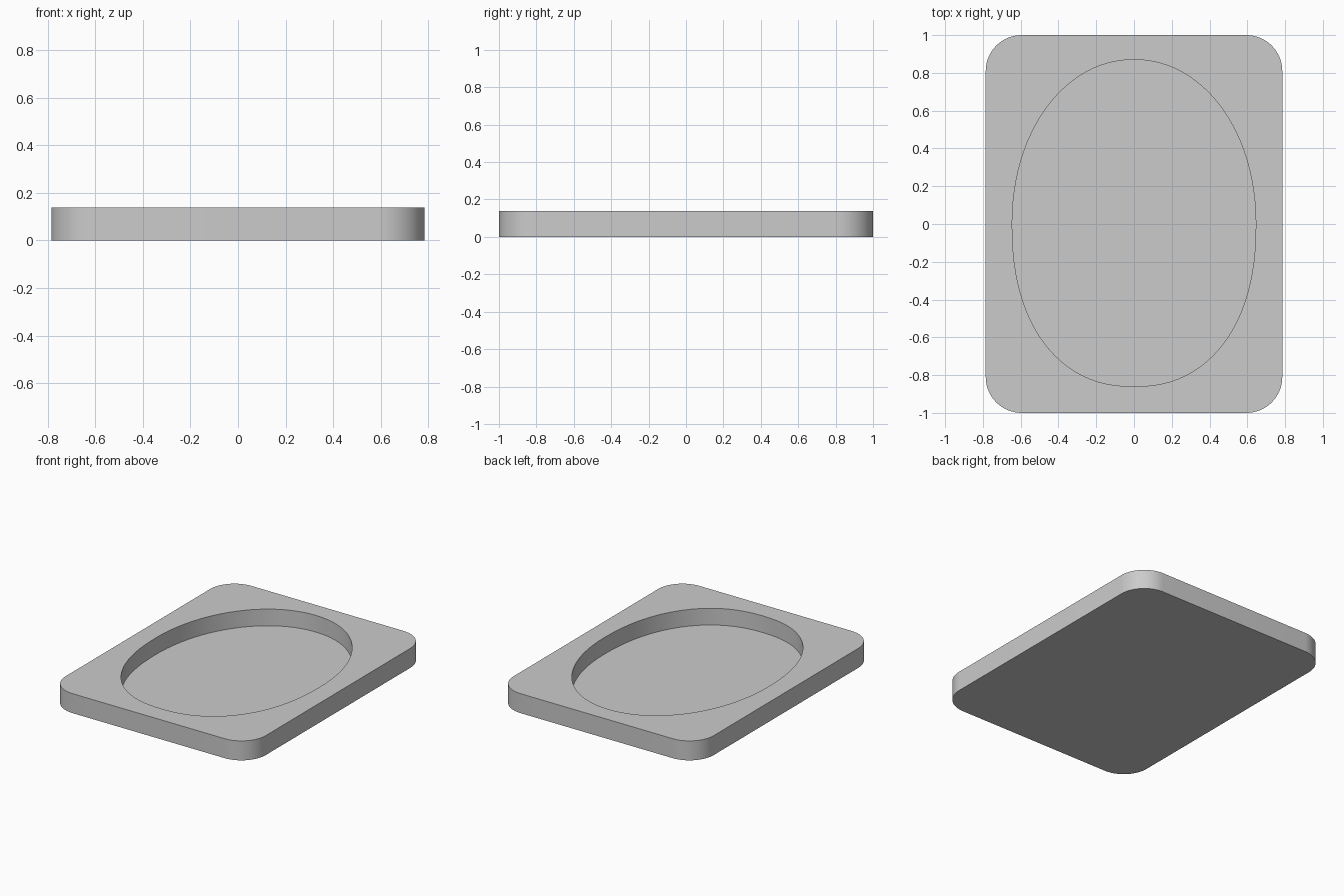
import bpy, bmesh
from math import sin, cos, pi, radians, copysign

cube = bpy.data.objects.get("Cube")
if cube:
    bpy.data.objects.remove(cube, do_unlink=True)

HALF_X, HALF_Y, HEIGHT = 0.785, 1.0, 0.138
CORNER, FLOOR = 0.19, 0.02

grey = bpy.data.materials.new("light_grey")
grey.use_nodes = True
grey.diffuse_color = (0.6, 0.6, 0.6, 1)
grey.node_tree.nodes["Principled BSDF"].inputs["Base Color"].default_value = (0.6, 0.6, 0.6, 1)


def prism(name, outline, z0, z1):
    """Extrude a closed counter-clockwise outline from z0 to z1."""
    bm = bmesh.new()
    base = bm.faces.new([bm.verts.new((x, y, z0)) for x, y in outline])
    top = bmesh.ops.extrude_face_region(bm, geom=[base], use_keep_orig=True)["geom"]
    bmesh.ops.translate(bm, vec=(0, 0, z1 - z0),
                        verts=[v for v in top if isinstance(v, bmesh.types.BMVert)])
    bmesh.ops.recalc_face_normals(bm, faces=bm.faces)
    mesh = bpy.data.meshes.new(name)
    bm.to_mesh(mesh)
    bm.free()
    mesh.materials.append(grey)
    obj = bpy.data.objects.new(name, mesh)
    bpy.context.collection.objects.link(obj)
    return obj


def rounded_rectangle(steps=16):
    points = []
    for quarter, (sx, sy) in enumerate([(1, 1), (-1, 1), (-1, -1), (1, -1)]):
        for i in range(steps + 1):
            a = (quarter + i / steps) * pi / 2
            points.append((sx * (HALF_X - CORNER) + CORNER * cos(a),
                           sy * (HALF_Y - CORNER) + CORNER * sin(a)))
    return points


def oval(steps=96):
    """Oval that is slightly fuller towards the front."""
    points = []
    for i in range(steps):
        a = 2 * pi * i / steps
        c, s = cos(a), sin(a)
        reach, power = (0.87, 2.05) if s >= 0 else (0.86, 2.25)
        points.append((0.645 * copysign(abs(c) ** (2 / power), c),
                       reach * copysign(abs(s) ** (2 / power), s)))
    return points


# Tray slab and the oval recess cut into its top
tray = prism("tray", rounded_rectangle(), 0, HEIGHT)
cutter = prism("recess_cutter", oval(), FLOOR, HEIGHT + 0.1)
cutter.hide_render = True

cut = tray.modifiers.new("recess", "BOOLEAN")
cut.operation = "DIFFERENCE"
cut.solver = "EXACT"
cut.object = cutter

bpy.ops.object.select_all(action="DESELECT")
tray.select_set(True)
bpy.context.view_layer.objects.active = tray
bpy.ops.object.modifier_apply(modifier=cut.name)
bpy.data.objects.remove(cutter, do_unlink=True)

# Smooth curved walls, crisp rims
bpy.ops.object.shade_smooth_by_angle(angle=radians(30))
